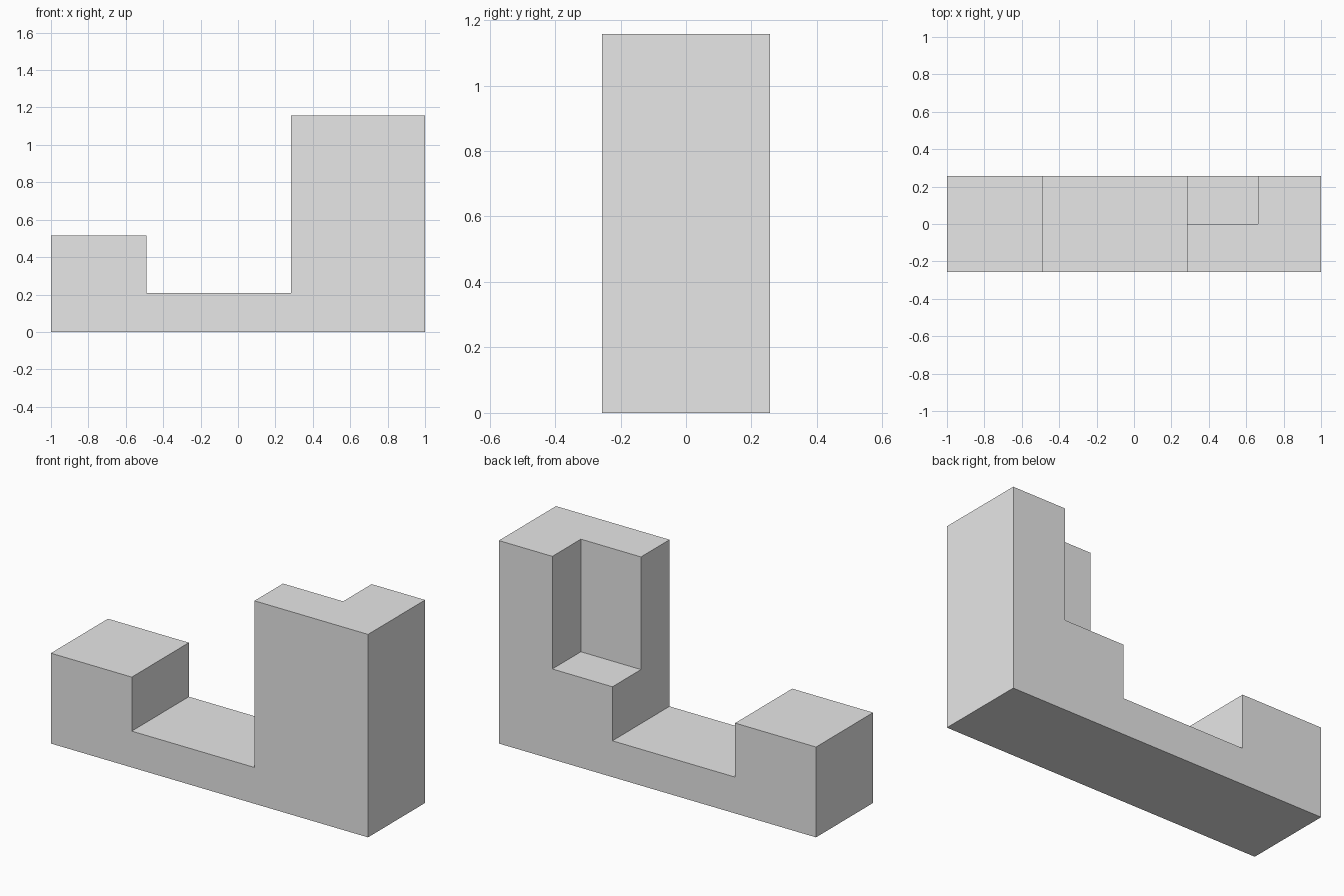
import bpy
import bmesh

if "Cube" in bpy.data.objects:
    bpy.data.objects.remove(bpy.data.objects["Cube"], do_unlink=True)

HALF_DEPTH = 0.257
BASE_TOP = 0.207
STEP_TOP = 0.515
TOWER_TOP = 1.157
LOW_END = -0.49      # inner side of the low block
TOWER_SIDE = 0.284   # inner side of the tower
NOTCH_END = 0.663    # far side of the tower notch

grey = bpy.data.materials.new("light grey")
grey.use_nodes = True
grey.diffuse_color = (0.8, 0.8, 0.8, 1)
grey.node_tree.nodes["Principled BSDF"].inputs["Base Color"].default_value = grey.diffuse_color


def extrude_profile(name, outline, y0, y1):
    """Solid made from an x-z outline swept from y0 to y1."""
    bm = bmesh.new()
    face = bm.faces.new([bm.verts.new((x, y0, z)) for x, z in outline])
    swept = bmesh.ops.extrude_face_region(bm, geom=[face])["geom"]
    verts = [v for v in swept if isinstance(v, bmesh.types.BMVert)]
    bmesh.ops.translate(bm, verts=verts, vec=(0, y1 - y0, 0))
    bmesh.ops.recalc_face_normals(bm, faces=bm.faces)
    mesh = bpy.data.meshes.new(name)
    bm.to_mesh(mesh)
    bm.free()
    mesh.materials.append(grey)
    obj = bpy.data.objects.new(name, mesh)
    bpy.context.collection.objects.link(obj)
    return obj


# Main block: low end, sunken middle and tall tower
block = extrude_profile("stepped_block", [
    (-1, 0), (1, 0), (1, TOWER_TOP), (TOWER_SIDE, TOWER_TOP),
    (TOWER_SIDE, BASE_TOP), (LOW_END, BASE_TOP),
    (LOW_END, STEP_TOP), (-1, STEP_TOP),
], -HALF_DEPTH, HALF_DEPTH)

# Notch in the back inner corner of the tower
left, top = TOWER_SIDE - 0.1, TOWER_TOP + 0.1
cutter = extrude_profile("notch_cutter", [
    (left, STEP_TOP), (NOTCH_END, STEP_TOP), (NOTCH_END, top), (left, top),
], 0, HALF_DEPTH + 0.1)
cutter.hide_render = True

cut = block.modifiers.new("notch", "BOOLEAN")
cut.operation = "DIFFERENCE"
cut.solver = "EXACT"
cut.object = cutter
bpy.context.view_layer.objects.active = block
bpy.ops.object.modifier_apply(modifier=cut.name)
bpy.data.objects.remove(cutter, do_unlink=True)
